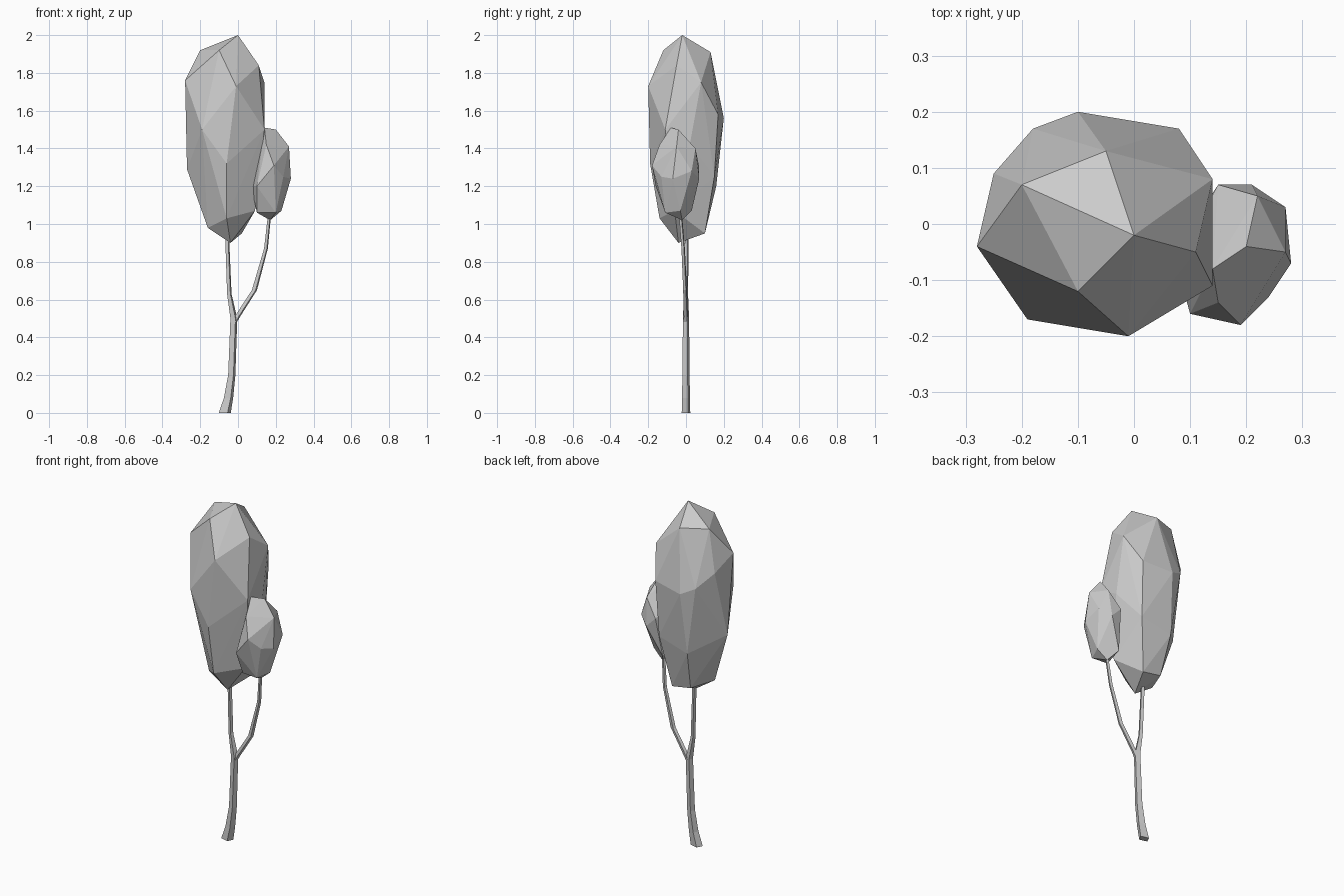
import bpy
import bmesh
from math import cos, sin, tau, radians
from mathutils import Vector

default_cube = bpy.data.objects.get("Cube")
if default_cube:
    bpy.data.objects.remove(default_cube, do_unlink=True)

# One plain grey for the whole tree
grey = bpy.data.materials.new("plain_grey")
grey.use_nodes = True
grey_colour = (0.6, 0.6, 0.6, 1)
grey.diffuse_color = grey_colour
grey.node_tree.nodes["Principled BSDF"].inputs["Base Color"].default_value = grey_colour


def finish(name, bm):
    """Turn a bmesh into a flat shaded object."""
    bmesh.ops.recalc_face_normals(bm, faces=bm.faces)
    mesh = bpy.data.meshes.new(name)
    bm.to_mesh(mesh)
    bm.free()
    mesh.materials.append(grey)
    obj = bpy.data.objects.new(name, mesh)
    bpy.context.scene.collection.objects.link(obj)
    return obj


def leaf_clump(name, corners):
    """Faceted foliage: the convex shell around a few corner points."""
    bm = bmesh.new()
    for corner in corners:
        bm.verts.new(corner)
    hull = bmesh.ops.convex_hull(bm, input=bm.verts)
    inside = [v for v in hull["geom_interior"] if isinstance(v, bmesh.types.BMVert)]
    bmesh.ops.delete(bm, geom=inside, context="VERTS")
    return finish(name, bm)


def limb(name, path, sides=4, turn=radians(25)):
    """Tapered limb with level cross-sections; path holds (x, y, z, x radius, y radius)."""
    bm = bmesh.new()
    rings = []
    for x, y, z, rx, ry in path:
        angles = [turn + tau * i / sides for i in range(sides)]
        rings.append([bm.verts.new((x + rx * cos(a), y + ry * sin(a), z)) for a in angles])
    for low, high in zip(rings, rings[1:]):
        for i in range(sides):
            j = (i + 1) % sides
            bm.faces.new((low[i], low[j], high[j], high[i]))
    bm.faces.new(rings[0][::-1])
    bm.faces.new(rings[-1])
    return finish(name, bm)


# Tall main crown, from the tip downwards
leaf_clump("main_crown", [
    (0, -.02, 2), (-.2, .07, 1.92), (-.1, -.12, 1.92), (-.05, .13, 1.91),
    (.11, -.05, 1.84), (.14, .08, 1.75),
    (-.28, -.04, 1.76), (-.01, -.2, 1.73), (-.25, .09, 1.68), (-.18, .17, 1.6),
    (-.1, .2, 1.56), (.08, .17, 1.58), (.14, -.11, 1.5), (-.19, -.17, 1.5),
    (-.27, 0, 1.29), (-.06, -.19, 1.32), (.14, .02, 1.42), (-.12, .16, 1.2),
    (.07, .15, 1.25),
    (-.16, -.04, .98), (-.06, -.14, 1.03), (.09, -.06, 1.07),
    (-.04, -.04, .9), (.02, .1, .95), (-.1, .1, .97),
])

# Small side crown, from the tip downwards
leaf_clump("side_crown", [
    (.14, -.08, 1.51), (.2, -.04, 1.5), (.22, .05, 1.4), (.27, -.05, 1.41),
    (.15, -.14, 1.42), (.1, -.03, 1.38),
    (.28, -.07, 1.24), (.27, .03, 1.28), (.21, .07, 1.24), (.15, .07, 1.3),
    (.24, -.13, 1.25), (.19, -.18, 1.31), (.1, -.16, 1.2), (.07, -.05, 1.2),
    (.17, -.02, 1.02), (.23, -.03, 1.07), (.2, -.11, 1.06), (.1, -.1, 1.06),
    (.13, .03, 1.07),
])

# Curved trunk that carries on into the main crown
limb("trunk", [
    (-.07, 0, 0, .035, .025), (-.05, 0, .08, .027, .023), (-.033, 0, .2, .021, .021),
    (-.022, 0, .5, .02, .018), (-.046, 0, .63, .013, .012), (-.06, .005, 1, .011, .011),
])

# Side branch that forks off the trunk and carries the side crown
limb("side_branch", [
    (-.018, 0, .48, .013, .014), (-.003, 0, .51, .016, .013), (.087, -.005, .65, .015, .011),
    (.148, -.015, .87, .011, .01), (.168, -.03, 1.06, .009, .009),
])
